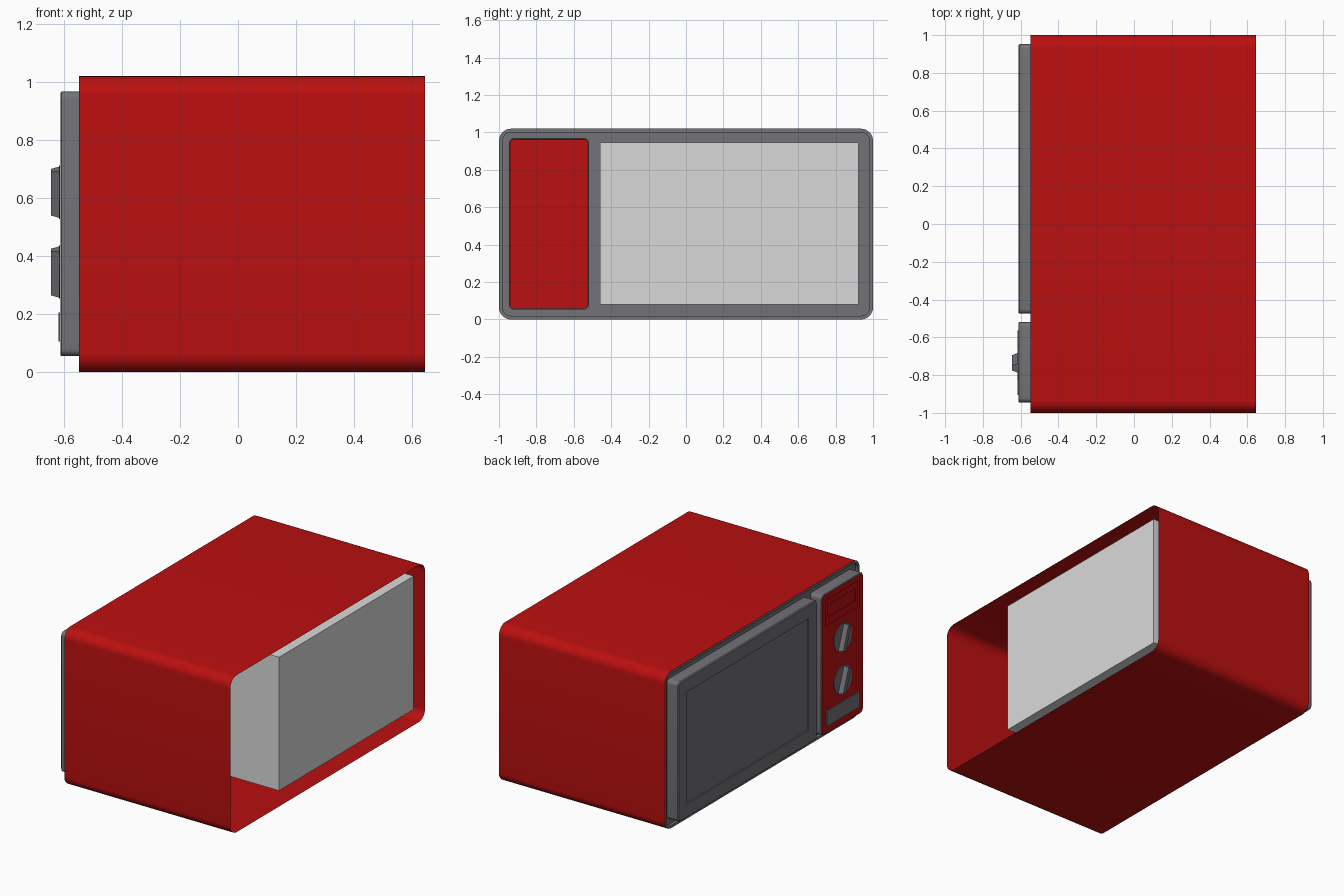
import bpy, bmesh, math
from mathutils import Matrix, Vector

if "Cube" in bpy.data.objects:
    bpy.data.objects.remove(bpy.data.objects["Cube"], do_unlink=True)


def material(name, rgb):
    m = bpy.data.materials.new(name)
    m.use_nodes = True
    m.diffuse_color = (*rgb, 1)
    m.node_tree.nodes["Principled BSDF"].inputs["Base Color"].default_value = (*rgb, 1)
    return m


RED = material("red_enamel", (0.50, 0.005, 0.005))
GREY = material("dark_grey_plastic", (0.17, 0.17, 0.19))
LIGHT = material("light_grey_metal", (0.70, 0.70, 0.70))


def outline(y0, y1, z0, z1, r=0.0, n=6):
    """Rounded rectangle in the y-z plane, counter-clockwise seen from +x."""
    if r == 0:
        return [(y0, z0), (y1, z0), (y1, z1), (y0, z1)]
    pts = []
    corners = [(y1 - r, z0 + r, -90), (y1 - r, z1 - r, 0),
               (y0 + r, z1 - r, 90), (y0 + r, z0 + r, 180)]
    for cy, cz, start in corners:
        for i in range(n + 1):
            a = math.radians(start + 90 * i / n)
            pts.append((cy + r * math.cos(a), cz + r * math.sin(a)))
    return pts


def wall(bm, a, xa, xb, b=None, mat=0):
    """Band from outline a at xa to outline b at xb."""
    b = b or a
    va = [bm.verts.new((xa, *p)) for p in a]
    vb = [bm.verts.new((xb, *p)) for p in b]
    for i in range(len(a)):
        j = (i + 1) % len(a)
        bm.faces.new((va[i], va[j], vb[j], vb[i])).material_index = mat


def cap(bm, x, *loops, side=-1, mat=0):
    """Flat face at x bounded by the first loop, with the others as holes."""
    edges = []
    for pts in loops:
        v = [bm.verts.new((x, *p)) for p in pts]
        edges += [bm.edges.new((v[i], v[(i + 1) % len(v)])) for i in range(len(v))]
    res = bmesh.ops.triangle_fill(bm, edges=edges, use_beauty=True, normal=(side, 0, 0))
    for f in res["geom"]:
        if isinstance(f, bmesh.types.BMFace):
            f.normal_update()
            if f.normal.x * side < 0:
                f.normal_flip()
            f.material_index = mat


def finish(name, bm, *mats):
    bmesh.ops.remove_doubles(bm, verts=bm.verts, dist=1e-5)
    me = bpy.data.meshes.new(name)
    bm.to_mesh(me)
    bm.free()
    for m in mats:
        me.materials.append(m)
    ob = bpy.data.objects.new(name, me)
    bpy.context.collection.objects.link(ob)
    bpy.ops.object.select_all(action="DESELECT")
    ob.select_set(True)
    bpy.context.view_layer.objects.active = ob
    bpy.ops.object.shade_smooth_by_angle(angle=math.radians(35))
    return ob


BACK, RIM, PLATE, FRONT = 0.645, -0.548, -0.53, -0.612

# Thin casing, open at the rear
case = outline(-1, 1, 0, 1.02, 0.065, 8)
bm = bmesh.new()
wall(bm, case, RIM, BACK)
finish("casing", bm, RED)

# Front frame: raised rim and a recessed plate with an opening behind the controls
inner = outline(-0.983, 0.983, 0.017, 1.003, 0.048, 8)
panel = outline(-0.945, -0.52, 0.055, 0.967, 0.025)
bm = bmesh.new()
wall(bm, case, RIM, RIM, inner)
wall(bm, inner, PLATE, RIM)
cap(bm, PLATE, inner, panel)
finish("front_frame", bm, GREY)

# Oven cavity
bm = bmesh.new()
box = outline(-0.46, 0.922, 0.08, 0.947)
wall(bm, box, PLATE + 0.002, 0.617)
cap(bm, 0.617, box, side=1)
cap(bm, PLATE + 0.002, box)
finish("oven_cavity", bm, LIGHT)

# Door with softened front edge and a shallow window recess
bm = bmesh.new()
door = outline(-0.475, 0.953, 0.057, 0.965, 0.025)
door_face = outline(-0.469, 0.947, 0.063, 0.959, 0.019)
window = outline(-0.385, 0.863, 0.147, 0.875)
wall(bm, door, FRONT + 0.006, PLATE)
wall(bm, door_face, FRONT, FRONT + 0.006, door)
cap(bm, FRONT, door_face, window)
wall(bm, window[::-1], FRONT, FRONT + 0.008)
cap(bm, FRONT + 0.008, window)
finish("door", bm, GREY)

# Control panel: grey sides, red face with a recessed display
bm = bmesh.new()
face = outline(-0.941, -0.524, 0.059, 0.963, 0.021)
frame = outline(-0.905, -0.565, 0.755, 0.925)
display = outline(-0.88, -0.59, 0.80, 0.88)
wall(bm, panel, FRONT + 0.004, PLATE)
wall(bm, face, FRONT, FRONT + 0.004, panel)
cap(bm, FRONT, face, frame, mat=1)
wall(bm, frame[::-1], FRONT, FRONT + 0.008, mat=1)
cap(bm, FRONT + 0.008, frame, display, mat=1)
wall(bm, display[::-1], FRONT + 0.008, FRONT + 0.013, mat=1)
cap(bm, FRONT + 0.013, display, mat=1)
finish("control_panel", bm, GREY, RED)

# Door release button
bm = bmesh.new()
button = outline(-0.905, -0.565, 0.105, 0.205)
wall(bm, button, FRONT - 0.006, FRONT - 0.0005)
cap(bm, FRONT - 0.006, button)
finish("release_button", bm, GREY)

# Two dials: flat disc with a tilted, tapered grip
for name, z in (("upper_dial", 0.62), ("lower_dial", 0.345)):
    bm = bmesh.new()
    disc = [(0.092 * math.cos(2 * math.pi * i / 32), 0.092 * math.sin(2 * math.pi * i / 32))
            for i in range(32)]
    wall(bm, disc, -0.004, -0.0005)
    cap(bm, -0.004, disc)
    root = outline(-0.024, 0.024, -0.085, 0.085)
    top = outline(-0.015, 0.015, -0.08, 0.08)
    wall(bm, top, -0.033, -0.004, root)
    cap(bm, -0.033, top)
    bmesh.ops.rotate(bm, verts=bm.verts, cent=(0, 0, 0),
                     matrix=Matrix.Rotation(math.radians(20), 3, "X"))
    bmesh.ops.translate(bm, verts=bm.verts, vec=Vector((FRONT, -0.735, z)))
    finish(name, bm, GREY)
